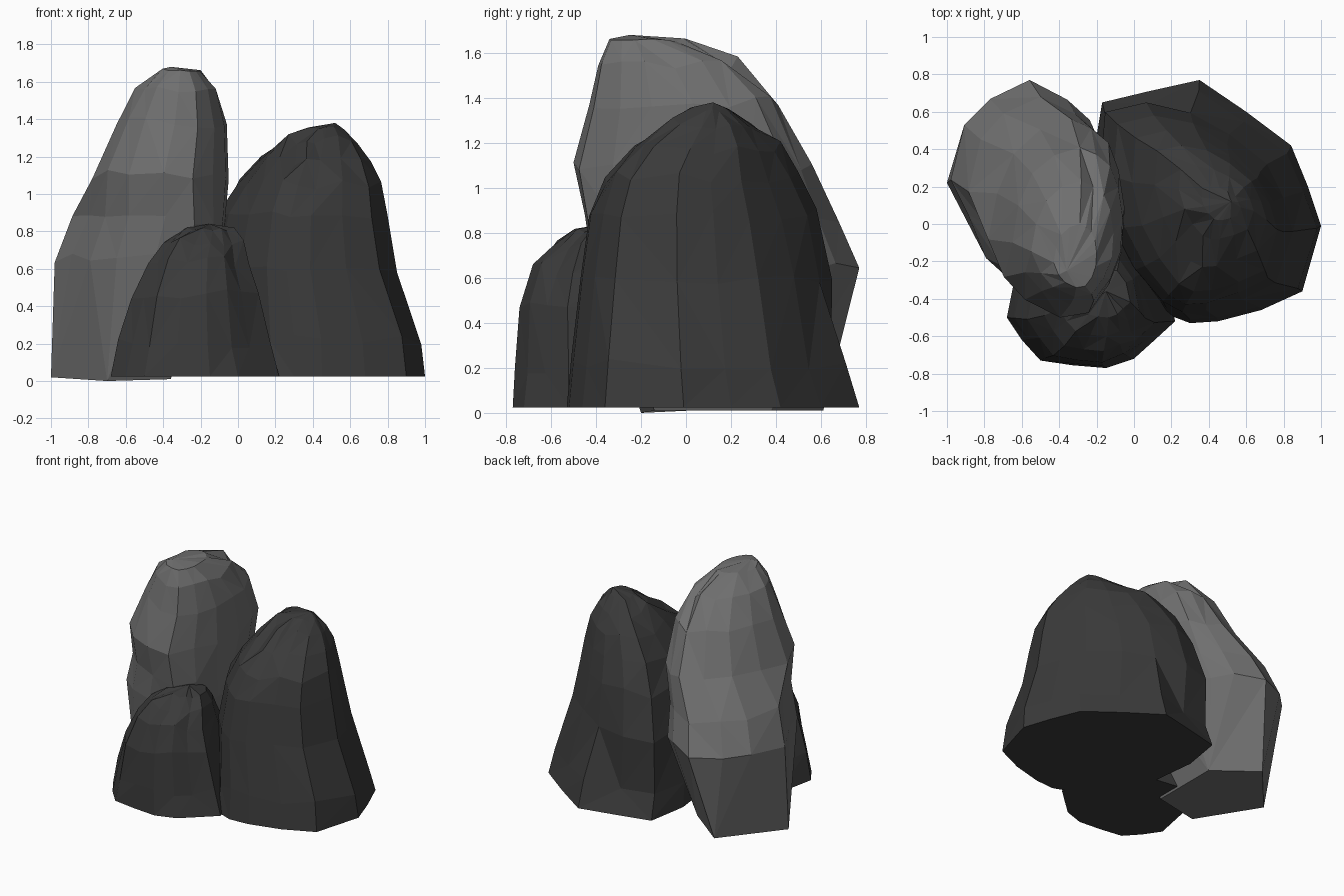
import bpy, bmesh, random

if "Cube" in bpy.data.objects:
    bpy.data.objects.remove(bpy.data.objects["Cube"])


def grey(name, v):
    m = bpy.data.materials.new(name)
    m.diffuse_color = (v, v, v, 1)
    m.use_nodes = True
    m.node_tree.nodes["Principled BSDF"].inputs["Base Color"].default_value = m.diffuse_color
    return m


def unit(points):
    """Scale an outline to the unit square."""
    xs, ys = zip(*points)
    return [((x - min(xs)) / (max(xs) - min(xs)), (y - min(ys)) / (max(ys) - min(ys)))
            for x, y in points]


def rock(name, lower, upper, switch, levels, peak, mat, seed, base=None):
    """Loft an outline through levels (z, x0, x1, y0, y1), chip it, close with a peak.
    The upper outline takes over from level number switch.
    base: optional (corners, index string) that gathers the lowest ring into few corners."""
    rnd = random.Random(seed)
    bm = bmesh.new()
    rings = []
    for i, (z, x0, x1, y0, y1) in enumerate(levels):
        ring = []
        for k, (u, v) in enumerate(unit(upper if i >= switch else lower)):
            px, py, pz = x0 + u * (x1 - x0), y0 + v * (y1 - y0), z
            if i:  # chipped, uneven strata above the flat base
                shrink = rnd.uniform(0, 0.03) if 0.03 < u < 0.97 and 0.03 < v < 0.97 else 0
                px += ((x0 + x1) / 2 - px) * shrink
                py += ((y0 + y1) / 2 - py) * shrink
                pz += rnd.uniform(-0.03, 0.03) if i < len(levels) - 1 else rnd.uniform(-0.01, 0.01)
            elif base:
                px, py, pz = base[0][int(base[1][k])]
            ring.append(bm.verts.new((px, py, pz)))
        rings.append(ring)
    n = len(lower)
    for lo, hi in zip(rings, rings[1:]):
        for k in range(n):
            a, b, c, d = lo[k], lo[(k + 1) % n], hi[(k + 1) % n], hi[k]
            if rnd.random() < 0.5:
                bm.faces.new((a, b, c)), bm.faces.new((a, c, d))
            else:
                bm.faces.new((a, b, d)), bm.faces.new((b, c, d))
    top = bm.verts.new(peak)
    for k in range(n):
        bm.faces.new((rings[-1][k], rings[-1][(k + 1) % n], top))
    bm.faces.new(rings[0])
    bmesh.ops.remove_doubles(bm, verts=bm.verts, dist=0.0005)
    bmesh.ops.recalc_face_normals(bm, faces=bm.faces)
    me = bpy.data.meshes.new(name)
    bm.to_mesh(me)
    bm.free()
    me.materials.append(mat)
    ob = bpy.data.objects.new(name, me)
    bpy.context.collection.objects.link(ob)


light = grey("light_stone", 0.16)
dark = grey("dark_stone", 0.042)

# Tall leaning rock, back left, tapering to a five-cornered foot
rock("tall_rock",
     [(-.55, .77), (-.78, .67), (-.93, .52), (-1, .2), (-.9, 0), (-.8, -.25), (-.65, -.4),
      (-.42, -.5), (-.24, -.48), (-.12, -.34), (-.06, -.15), (-.05, .05), (-.09, .3),
      (-.2, .55), (-.33, .67)],
     [(-.42, .77), (-.64, .72), (-.83, .56), (-.95, .3), (-1, .0), (-.9, -.25), (-.75, -.4),
      (-.5, -.5), (-.3, -.47), (-.15, -.3), (-.07, -.08), (-.05, .2), (-.08, .45),
      (-.16, .62), (-.28, .72)], 3,
     [(0, -1, -.22, -.28, .6),
      (.66, -.98, -.09, -.42, .77),
      (.86, -.885, -.07, -.45, .68),
      (1.1, -.78, -.05, -.5, .56),
      (1.38, -.65, -.06, -.43, .41),
      (1.56, -.55, -.11, -.39, .23),
      (1.66, -.43, -.2, -.34, .0)],
     (-.36, -.25, 1.68), light, 3,
     ([(-.66, .61, .01), (-1, .22, .02), (-.7, -.2, 0), (-.36, -.14, .01), (-.36, .38, .01)],
      "000112223334444"))

# Broad rock, right
front = [(.9, -.36), (.68, -.46), (.45, -.52), (.3, -.53), (.17, -.48), (0, -.27)]
rock("broad_rock",
     [(-.17, .65), (.08, .71), (.35, .77), (.6, .6), (.84, .42), (.93, .2), (1, -.01)]
     + front + [(-.18, 0), (-.22, .35)],
     [(-.19, .71), (.07, .77), (.35, .72), (.6, .58), (.84, .39), (.94, .18), (1, -.03)]
     + front + [(-.14, 0), (-.22, .35)], 2,
     [(.025, -.22, 1, -.53, .77),
      (.22, -.21, .98, -.51, .71),
      (.6, -.18, .85, -.47, .65),
      (.88, -.11, .8, -.43, .58),
      (1.05, -.01, .765, -.36, .5),
      (1.18, .11, .71, -.23, .42),
      (1.29, .24, .64, -.08, .31),
      (1.35, .36, .57, .02, .2)],
     (.52, .12, 1.38), dark, 7)

# Small rock, front, its back buried in the other two
small = [(-.62, -.2), (-.68, -.5), (-.6, -.62), (-.5, -.73), (-.33, -.755), (-.15, -.77),
         (0, -.72), (.1, -.63), (.22, -.52), (.15, -.2), (0, 0), (-.35, .05)]
rock("small_rock", small, small, 0,
     [(.025, -.68, .22, -.77, .05),
      (.2, -.64, .17, -.76, .02),
      (.47, -.57, .11, -.74, -.04),
      (.64, -.48, .06, -.68, -.1),
      (.75, -.4, .03, -.6, -.16),
      (.81, -.3, -.02, -.5, -.23)],
     (-.15, -.36, .84), dark, 11)
